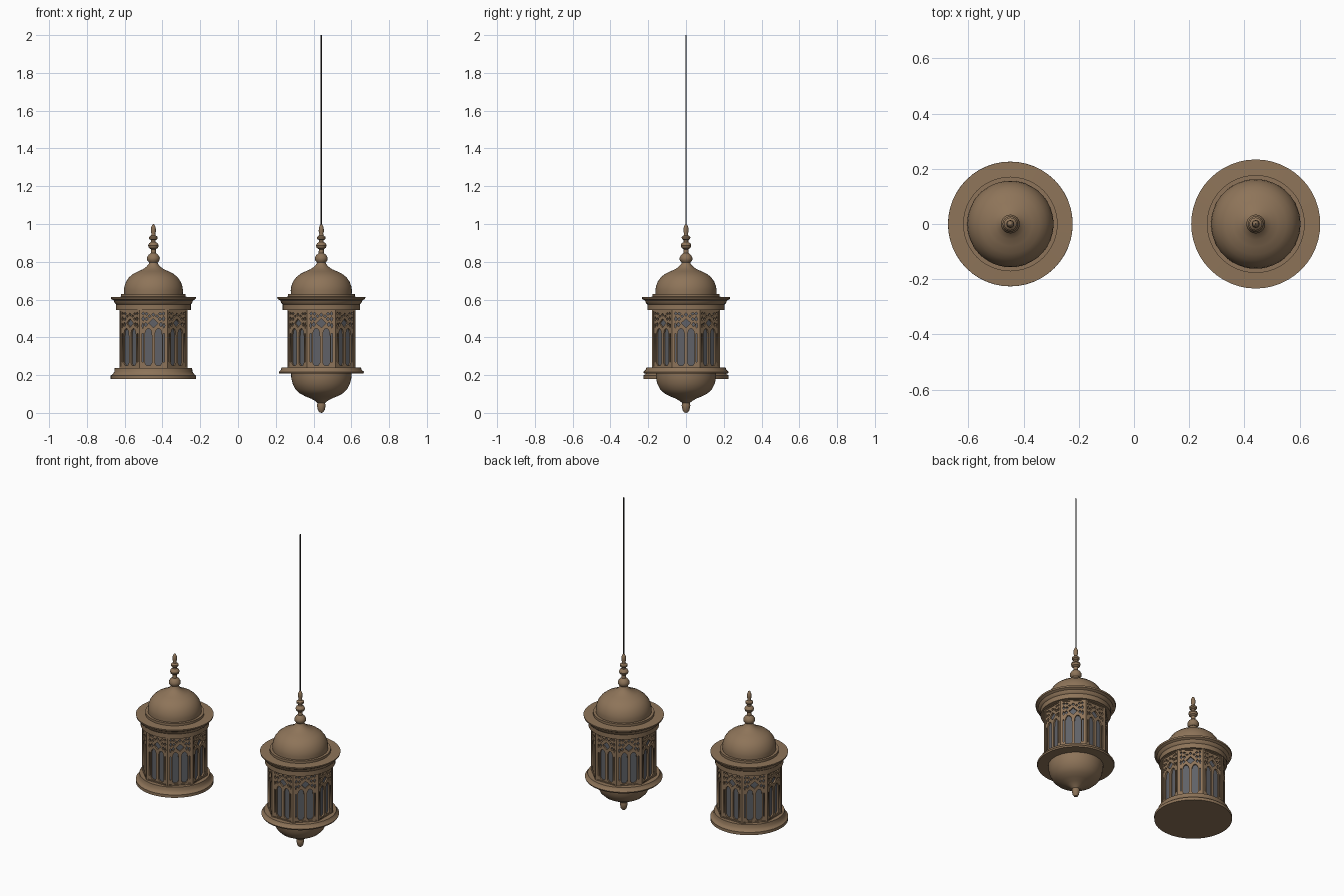
import bpy, bmesh, math
from mathutils import Matrix

old = bpy.data.objects.get("Cube")
if old:
    bpy.data.objects.remove(old, do_unlink=True)


def material(name, rgb):
    m = bpy.data.materials.new(name)
    m.use_nodes = True
    m.diffuse_color = (*rgb, 1)
    m.node_tree.nodes["Principled BSDF"].inputs["Base Color"].default_value = (*rgb, 1)
    return m


BRONZE = material("warm bronze", (0.27, 0.175, 0.1))
GLASS = material("smoky glass", (0.115, 0.12, 0.135))
CORD = material("dark cord", (0.03, 0.028, 0.026))

APOTHEM = 0.18
HALF = APOTHEM * math.tan(math.pi / 8)
LOW, HIGH = 0.235, 0.55


def add(name, mesh, mat=None, matrix=Matrix()):
    ob = bpy.data.objects.new(name, mesh)
    bpy.context.collection.objects.link(ob)
    ob.matrix_world = matrix
    if mat:
        mesh.materials.append(mat)
    return ob


def lathe(name, profile, x, mat=BRONZE, scale=1.0, steps=48):
    """Spin an (r, z) profile about the vertical axis at x."""
    bm = bmesh.new()
    vs = [bm.verts.new((r * scale, 0, z)) for r, z in profile]
    es = [bm.edges.new(pair) for pair in zip(vs, vs[1:])]
    bmesh.ops.spin(bm, geom=vs + es, cent=(0, 0, 0), axis=(0, 0, 1),
                   angle=math.tau, steps=steps, use_merge=True)
    bmesh.ops.remove_doubles(bm, verts=bm.verts, dist=0.00005)
    bmesh.ops.recalc_face_normals(bm, faces=bm.faces)
    mesh = bpy.data.meshes.new(name)
    bm.to_mesh(mesh)
    bm.free()
    ob = add(name, mesh, mat, Matrix.Translation((x, 0, 0)))
    bpy.ops.object.select_all(action="DESELECT")
    ob.select_set(True)
    bpy.context.view_layer.objects.active = ob
    bpy.ops.object.shade_smooth_by_angle(angle=math.radians(35))


def rectangle(half, low, high):
    return [(-half, low), (half, low), (half, high), (-half, high)]


def diamond(cx, cz, w, h):
    return [(cx - w, cz), (cx, cz - h), (cx + w, cz), (cx, cz + h)]


def lancet(cx, w, low, spring, top):
    """Narrow window with a pointed arch and a clipped foot."""
    right = [(w * math.cos(t), spring + (top - spring) * math.sin(t) ** 0.8)
             for t in (0, 0.4, 0.8, 1.15)]
    shape = [(-w * 0.5, low), (w * 0.5, low), (w, low + 0.014)] + right
    shape += [(0, top)] + [(-a, b) for a, b in reversed(right)] + [(-w, low + 0.014)]
    return [(cx + a, b) for a, b in shape]


def pierced_plate(name, loops, thickness):
    """Flat plate: the first loop is the outline, the others are holes."""
    cu = bpy.data.curves.new(name, "CURVE")
    cu.dimensions, cu.fill_mode, cu.extrude = "2D", "BOTH", thickness / 2
    for loop in loops:
        sp = cu.splines.new("POLY")
        sp.points.add(len(loop) - 1)
        for p, (a, b) in zip(sp.points, loop):
            p.co = (a, b, 0, 1)
        sp.use_cyclic_u = True
    ob = bpy.data.objects.new(name, cu)
    bpy.context.collection.objects.link(ob)
    dg = bpy.context.evaluated_depsgraph_get()
    mesh = bpy.data.meshes.new_from_object(ob.evaluated_get(dg))
    bpy.data.objects.remove(ob)
    mesh.materials.clear()
    mesh.materials.append(BRONZE)
    return mesh


# Border frame and pierced tracery, shared by all eight sides
frame = pierced_plate("panel_frame", [rectangle(HALF, LOW, HIGH),
                                      rectangle(HALF - 0.01, LOW + 0.01, HIGH - 0.01)], 0.012)
holes = [diamond(0, 0.475, 0.025, 0.024), diamond(0, 0.52, 0.009, 0.009)]
for s in (-1, 1):
    holes.append(lancet(s * 0.0265, 0.0185, 0.25, 0.405, 0.447))
    for cx, cz, w, h in ((0.02, 0.512, 0.008, 0.007), (0.036, 0.525, 0.009, 0.007),
                         (0.054, 0.526, 0.007, 0.009), (0.036, 0.497, 0.009, 0.009),
                         (0.054, 0.498, 0.007, 0.013), (0.04, 0.468, 0.009, 0.012),
                         (0.056, 0.462, 0.005, 0.016)):
        holes.append(diamond(s * cx, cz, w, h))
    holes.append(rectangle(0.0035, 0.27, 0.42))
    holes[-1] = [(a + s * 0.0555, b) for a, b in holes[-1]]
tracery = pierced_plate("tracery", [rectangle(HALF - 0.005, LOW, HIGH)] + holes, 0.01)

# Profiles (radius, height)
CORNICE = [(0, 0.545), (0.2, 0.545), (0.2, 0.575), (0.206, 0.58), (0.212, 0.595),
           (0.226, 0.603), (0.228, 0.613), (0.173, 0.615), (0.173, 0.63), (0, 0.63)]
DOME = [(0, 0.625), (0.157, 0.625), (0.158, 0.65), (0.155, 0.67), (0.146, 0.695),
        (0.13, 0.718), (0.108, 0.736), (0.08, 0.75), (0.055, 0.761), (0.036, 0.775),
        (0.024, 0.79), (0.02, 0.805), (0, 0.805)]
FINIAL = [(0, 0.795), (0.024, 0.797), (0.033, 0.808), (0.034, 0.822), (0.026, 0.836),
          (0.014, 0.846), (0.013, 0.866), (0.024, 0.874), (0.028, 0.886), (0.023, 0.898),
          (0.012, 0.905), (0.012, 0.914), (0.022, 0.921), (0.023, 0.931), (0.012, 0.94),
          (0.01, 0.948), (0.014, 0.962), (0.012, 0.982), (0.006, 0.996), (0, 1.0)]
PLINTH = [(0, 0.18), (0.226, 0.18), (0.226, 0.198), (0.216, 0.204), (0.207, 0.218),
          (0.205, 0.238), (0, 0.24)]
RING = [(0, 0.206), (0.222, 0.208), (0.226, 0.217), (0.214, 0.228), (0.21, 0.24), (0, 0.24)]
BOWL = [(0, 0.21), (0.16, 0.21), (0.159, 0.185), (0.152, 0.155), (0.137, 0.125),
        (0.114, 0.103), (0.085, 0.088), (0.055, 0.076), (0.034, 0.064), (0.02, 0.052),
        (0.023, 0.04), (0.018, 0.015), (0.01, 0.003), (0, 0)]


def lantern(label, x, scale):
    lathe(label + "_cornice", CORNICE, x, scale=scale)
    lathe(label + "_dome", DOME, x, scale=scale)
    lathe(label + "_finial", FINIAL, x, steps=24)
    # Glass core
    bm = bmesh.new()
    r = (APOTHEM - 0.015) / math.cos(math.pi / 8)
    bmesh.ops.create_cone(bm, cap_ends=True, segments=8, radius1=r, radius2=r, depth=HIGH - LOW)
    mesh = bpy.data.meshes.new("glass")
    bm.to_mesh(mesh)
    bm.free()
    # First side faces the front: turn the core by half a side
    sample = math.atan2(mesh.vertices[0].co.y, mesh.vertices[0].co.x)
    add(label + "_glass", mesh, GLASS, Matrix.Translation((x, 0, (LOW + HIGH) / 2))
        @ Matrix.Rotation(math.pi / 8 - sample, 4, "Z"))
    # Eight sides
    for i in range(8):
        turn = Matrix.Translation((x, 0, 0)) @ Matrix.Rotation(i * math.pi / 4, 4, "Z")
        for part, mesh, inset in (("frame", frame, 0.006), ("tracery", tracery, 0.009)):
            place = Matrix.Translation((0, inset - APOTHEM, 0)) @ Matrix.Rotation(math.pi / 2, 4, "X")
            add(f"{label}_{part}_{i + 1}", mesh, None, turn @ place)


# Standing lantern
lantern("standing_lantern", -0.448, 0.99)
lathe("standing_lantern_plinth", PLINTH, -0.448)

# Hanging lantern
lantern("hanging_lantern", 0.441, 1.025)
lathe("hanging_lantern_ring", RING, 0.441)
lathe("hanging_lantern_bowl", BOWL, 0.441)
lathe("hanging_cord", [(0, 0.99), (0.003, 0.99), (0.003, 2.0), (0, 2.0)], 0.441, CORD, steps=8)
